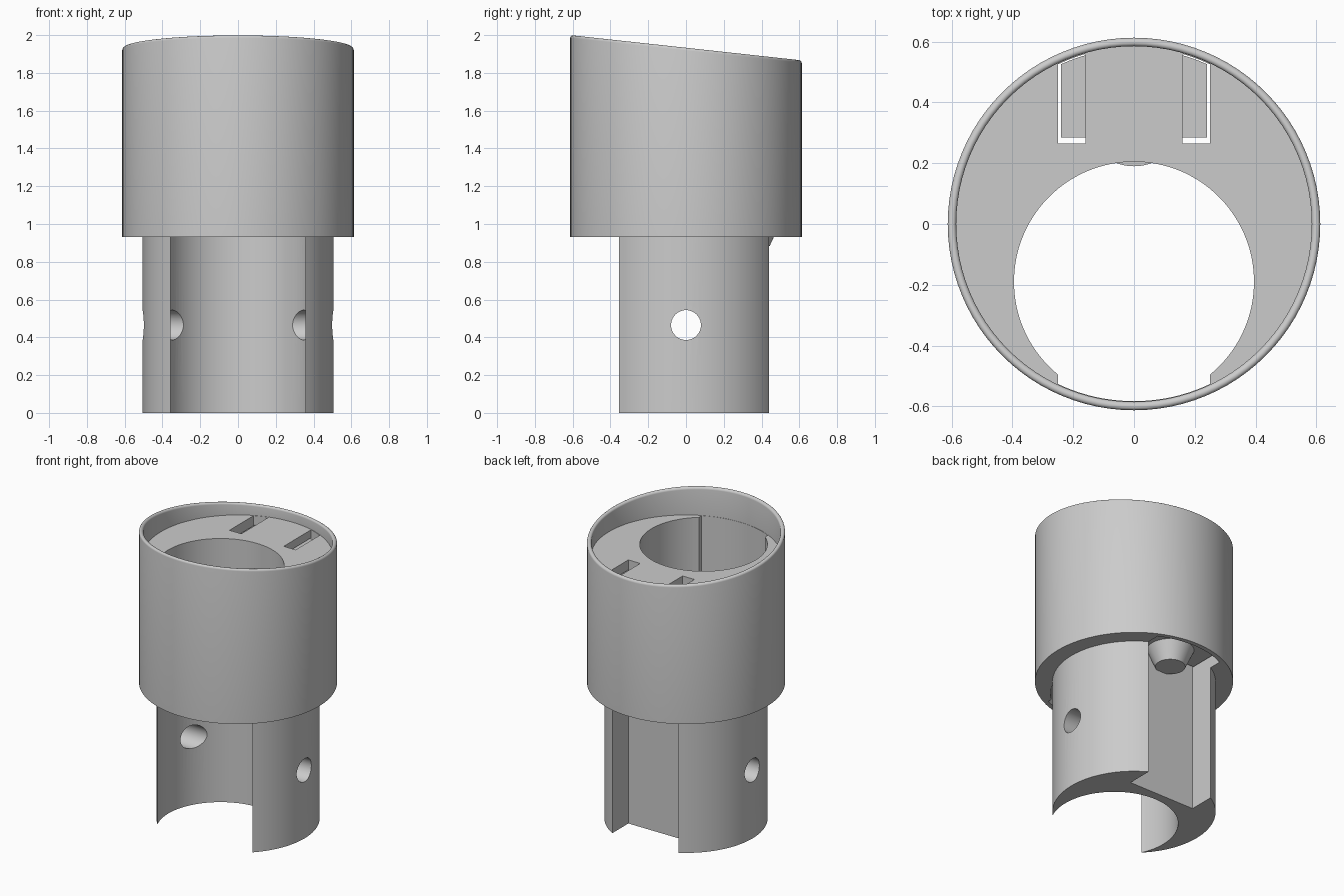
import bpy, bmesh
from math import sin, cos, pi, atan2, sqrt, radians
from mathutils import Matrix

if "Cube" in bpy.data.objects:
    bpy.data.objects.remove(bpy.data.objects["Cube"])

R_HEAD, R_IN, R_STEM = 0.613, 0.585, 0.505
FLOOR, RIM, SLOPE = 1.80, 1.933, -0.109
SEG = 96


def finish(bm, name):
    bmesh.ops.recalc_face_normals(bm, faces=bm.faces)
    me = bpy.data.meshes.new(name)
    bm.to_mesh(me)
    bm.free()
    ob = bpy.data.objects.new(name, me)
    bpy.context.collection.objects.link(ob)
    return ob


def lathe(name, profile, slant_above=99, y=0):
    bm = bmesh.new()
    rings = []
    for r, z in profile:
        ring = []
        for i in range(SEG):
            a = 2 * pi * i / SEG
            v = bm.verts.new((r * cos(a), y + r * sin(a), z))
            if z > slant_above:
                v.co.z += SLOPE * v.co.y
            ring.append(v)
        rings.append(ring)
    for a, b in zip(rings, rings[1:]):
        for i in range(SEG):
            j = (i + 1) % SEG
            bm.faces.new((a[i], a[j], b[j], b[i]))
    bm.faces.new(rings[0])
    bm.faces.new(rings[-1])
    return finish(bm, name)


def prism(name, pts, z0, z1):
    bm = bmesh.new()
    lo = [bm.verts.new((x, y, z0)) for x, y in pts]
    hi = [bm.verts.new((x, y, z1)) for x, y in pts]
    bm.faces.new(lo)
    bm.faces.new(hi)
    for i in range(len(pts)):
        j = (i + 1) % len(pts)
        bm.faces.new((lo[i], lo[j], hi[j], hi[i]))
    return finish(bm, name)


def arc(r, a0, a1, n, cy=0):
    return [(r * cos(a0 + (a1 - a0) * i / n), cy + r * sin(a0 + (a1 - a0) * i / n))
            for i in range(n + 1)]


def back_pocket(x0, x1, y0, r):
    """Outline with straight sides and front, closed by an arc at the back."""
    a0 = atan2(sqrt(r * r - x1 * x1), x1)
    a1 = atan2(sqrt(r * r - x0 * x0), x0)
    return [(x0, y0), (x1, y0)] + arc(r, a0, a1, 16)


def boolean(ob, tool, op='DIFFERENCE'):
    m = ob.modifiers.new("bool", 'BOOLEAN')
    m.operation, m.solver, m.object = op, 'EXACT', tool
    tool.hide_render = True
    bpy.context.view_layer.objects.active = ob
    bpy.ops.object.modifier_apply(modifier=m.name)
    bpy.data.objects.remove(tool)


def smooth(ob):
    bpy.ops.object.select_all(action='DESELECT')
    ob.select_set(True)
    bpy.context.view_layer.objects.active = ob
    bpy.ops.object.shade_smooth_by_angle(angle=radians(30))


# Body: stem, wider head, slanted rounded rim and recessed flat floor
rr = (R_HEAD - R_IN) / 2
rim = [(R_IN + rr + rr * cos(pi * i / 8), RIM - rr + rr * sin(pi * i / 8)) for i in range(9)]
body = lathe("socket_body",
             [(R_STEM, 0), (R_STEM, 0.93), (R_HEAD, 0.93)] + rim + [(R_IN, FLOOR)],
             slant_above=FLOOR + 0.01)

# Keyhole bore: off-centre circle opening to the front wall
rb, cy, hw, rk = 0.395, -0.19, 0.25, 0.583
ab = -atan2(sqrt(rb * rb - hw * hw), hw)
ak = -atan2(sqrt(rk * rk - hw * hw), hw)
keyhole = arc(rb, ab, pi - ab, 80, cy) + arc(rk, -pi - ak, ak, 20)
boolean(body, prism("bore_cutter", keyhole, -0.1, 2.2))

# Back channel up the stem and inside the head
boolean(body, prism("channel_cutter", back_pocket(-0.25, 0.25, 0.265, 0.583), -0.1, 1.745))

# Two slots through the floor
for x0, x1 in ((-0.25, -0.16), (0.16, 0.25)):
    boolean(body, prism("slot_cutter", back_pocket(x0, x1, 0.265, 0.582), 1.70, 1.83))

# Cross hole through the stem walls
hole = lathe("hole_cutter", [(0.079, -0.8), (0.079, 0.8)])
hole.data.transform(Matrix.Translation((0, 0, 0.465)) @ Matrix.Rotation(pi / 2, 4, 'Y'))
boolean(body, hole)
smooth(body)

# Insert filling the head channel, with a tapered peg below
insert = prism("channel_insert", back_pocket(-0.24, 0.24, 0.285, 0.578), 1.0, 1.74)
peg = lathe("peg", [(0.093, 0.883), (0.16, 1.03)], y=0.35)
boolean(insert, peg, 'UNION')
smooth(insert)
